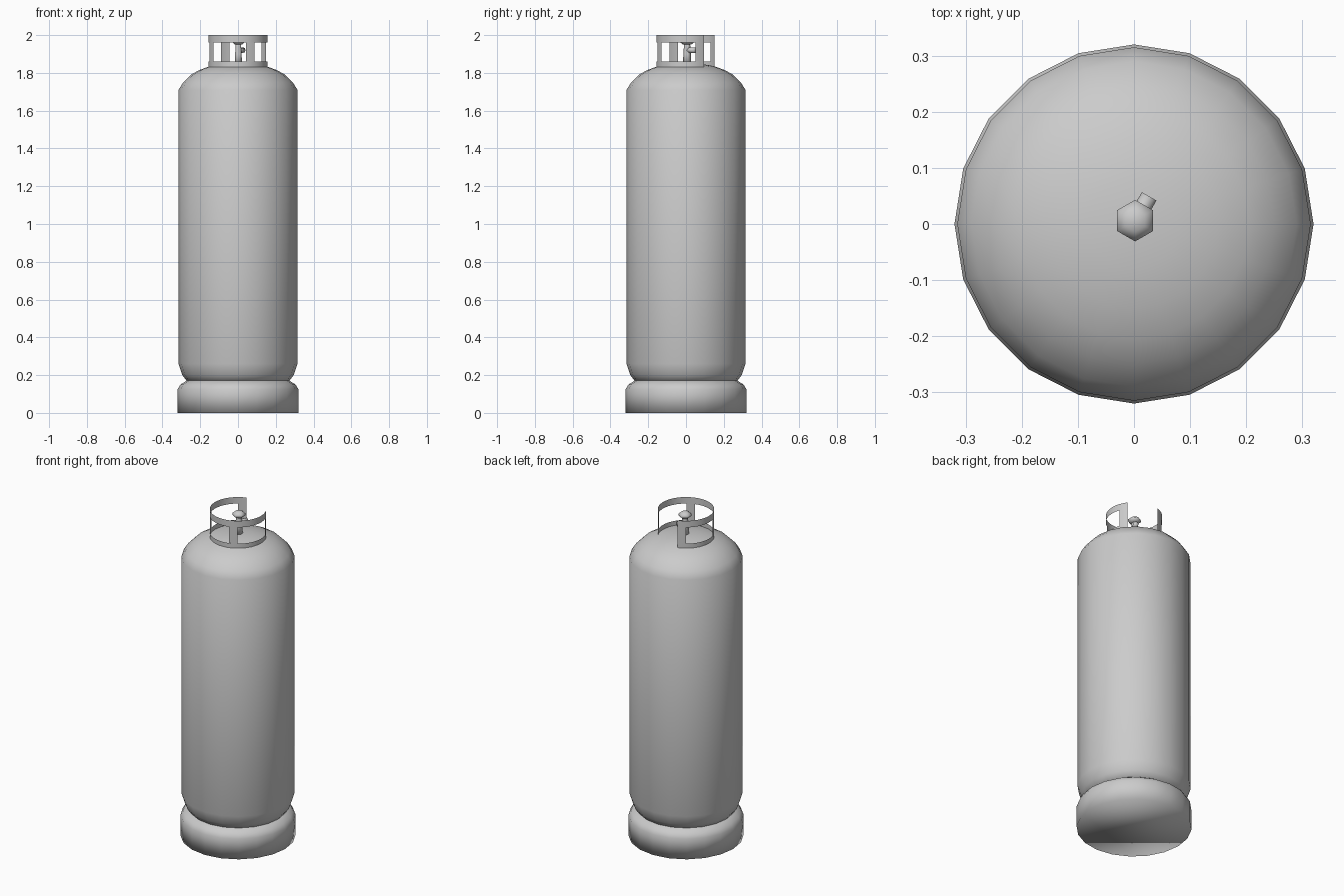
import bpy
import bmesh
import math
from mathutils import Matrix, Vector

cube = bpy.data.objects.get("Cube")
if cube:
    bpy.data.objects.remove(cube, do_unlink=True)

grey = bpy.data.materials.new("painted_grey_steel")
grey.use_nodes = True
GREY = (0.6, 0.6, 0.6, 1)
grey.diffuse_color = GREY
grey.node_tree.nodes["Principled BSDF"].inputs["Base Color"].default_value = GREY


def finish(name, bm, smooth=True):
    mesh = bpy.data.meshes.new(name)
    for face in bm.faces:
        face.smooth = smooth
    bm.to_mesh(mesh)
    bm.free()
    mesh.materials.append(grey)
    obj = bpy.data.objects.new(name, mesh)
    bpy.context.collection.objects.link(obj)
    return obj


def lathe(name, profile, sides, turn=0.0, matrix=Matrix()):
    """Spin (radius, height) points into a solid; zero radius makes a pole."""
    bm = bmesh.new()
    rings = []
    for r, z in profile:
        count = sides if r > 0 else 1
        angles = [turn + math.tau * i / sides for i in range(count)]
        rings.append([bm.verts.new((r * math.cos(a), r * math.sin(a), z)) for a in angles])
    for low, high in zip(rings, rings[1:]):
        for i in range(sides):
            j = (i + 1) % sides
            if len(high) == 1:
                bm.faces.new((low[i], low[j], high[0]))
            else:
                bm.faces.new((low[i], low[j], high[j], high[i]))
    bm.faces.new(rings[0][::-1])
    if len(rings[-1]) > 1:
        bm.faces.new(rings[-1])
    bm.transform(matrix)
    return finish(name, bm)


# Foot with a rounded shoulder, tucked under the tank
lathe("foot", [(0.32, 0), (0.32, 0.125), (0.305, 0.15), (0.265, 0.175)], 20)

# Tank with a domed top
lathe("tank", [(0.265, 0.16), (0.295, 0.2), (0.315, 0.26), (0.315, 1.71),
               (0.29, 1.75), (0.25, 1.79), (0.205, 1.815), (0.15, 1.835),
               (0.08, 1.848), (0, 1.852)], 20)

# Thin guard collar: two open bands joined by four posts
RADIUS = 0.157
POST_HALF = 9
posts = [116, 205, 295, 388]


def sheet(bm, start, end, bottom, top):
    steps = max(2, round((end - start) / 9))
    previous = None
    for i in range(steps + 1):
        a = math.radians(start + (end - start) * i / steps)
        x, y = RADIUS * math.cos(a), RADIUS * math.sin(a)
        edge = bm.verts.new((x, y, bottom)), bm.verts.new((x, y, top))
        if previous:
            bm.faces.new((previous[0], edge[0], edge[1], previous[1]))
        previous = edge


collar = bmesh.new()
first, last = posts[0] - POST_HALF, posts[-1] + POST_HALF
sheet(collar, first, last, 1.96, 2.0)
sheet(collar, first, last, 1.825, 1.86)
for centre in posts:
    sheet(collar, centre - POST_HALF, centre + POST_HALF, 1.86, 1.96)
finish("guard_collar", collar)

# Valve body, hexagonal hand knob and angled outlet
valve_at = Matrix.Translation((0.002, 0.006, 0))
lathe("valve_stem", [(0.022, 1.84), (0.02, 1.9), (0.017, 1.94), (0.015, 1.965)],
      6, math.radians(30), valve_at)
lathe("valve_knob", [(0.022, 1.95), (0.037, 1.962), (0.037, 1.972), (0.02, 1.985), (0, 1.988)],
      6, math.radians(30), valve_at)
direction = Vector((0.5, 0.866, 0))
outlet_at = Matrix.Translation((0.002, 0.006, 1.92)) @ direction.to_track_quat('Z', 'Y').to_matrix().to_4x4()
lathe("valve_outlet", [(0.015, 0), (0.015, 0.05)], 8, 0, outlet_at)
